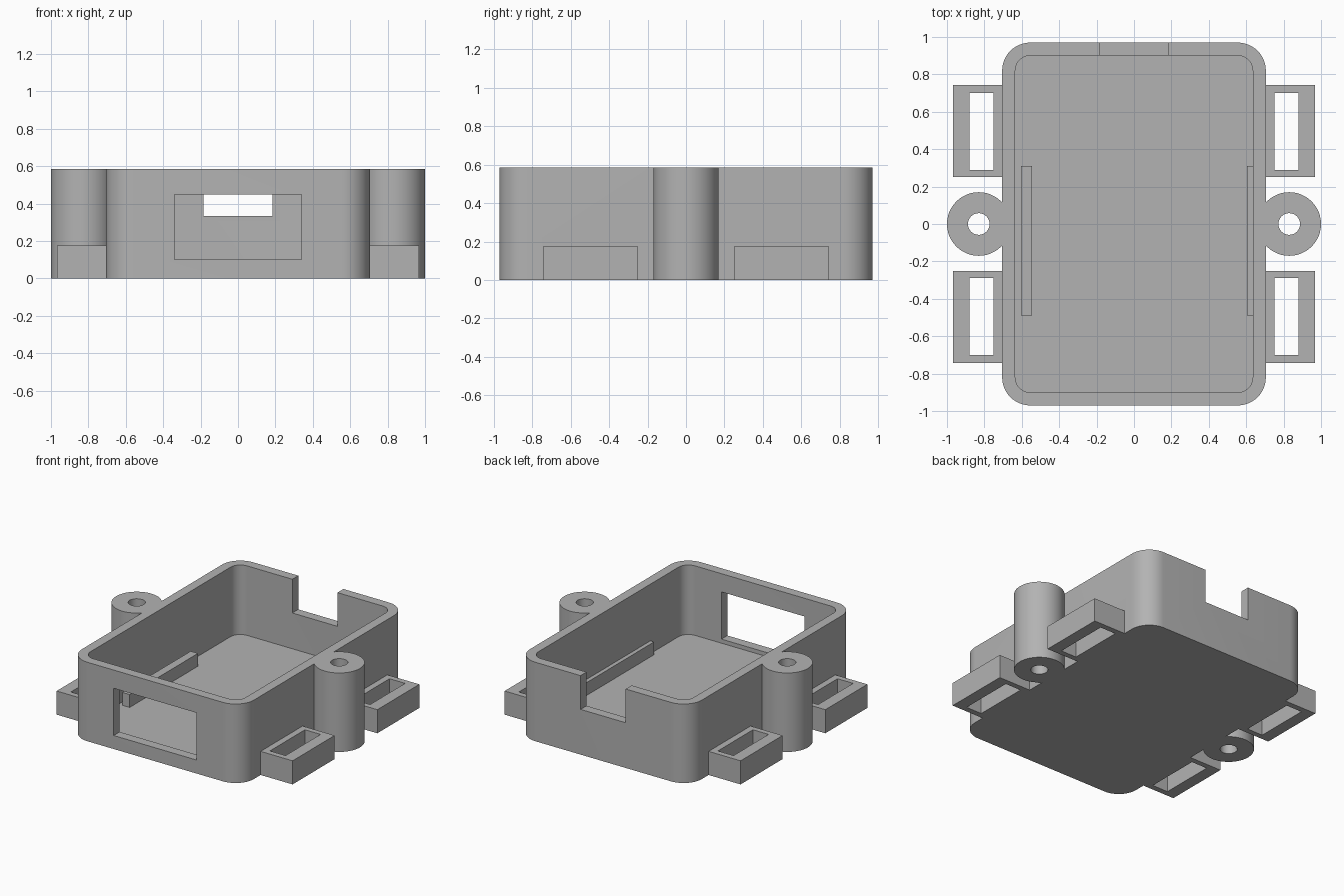
import bpy, bmesh, math

cube = bpy.data.objects.get("Cube")
if cube:
    bpy.data.objects.remove(cube, do_unlink=True)

HEIGHT, FLOOR = 0.585, 0.07

grey = bpy.data.materials.new("plain grey")
grey.use_nodes = True
colour = (0.45, 0.45, 0.45, 1)
grey.diffuse_color = colour
grey.node_tree.nodes["Principled BSDF"].inputs["Base Color"].default_value = colour


def prism(name, outline, z0, z1):
    """Extrude a flat outline from z0 to z1."""
    bm = bmesh.new()
    base = bm.faces.new([bm.verts.new((x, y, z0)) for x, y in outline])
    top = bmesh.ops.extrude_face_region(bm, geom=[base])["geom"]
    bmesh.ops.translate(bm, vec=(0, 0, z1 - z0),
                        verts=[v for v in top if isinstance(v, bmesh.types.BMVert)])
    bmesh.ops.recalc_face_normals(bm, faces=bm.faces)
    mesh = bpy.data.meshes.new(name)
    bm.to_mesh(mesh)
    bm.free()
    mesh.materials.append(grey)
    obj = bpy.data.objects.new(name, mesh)
    bpy.context.collection.objects.link(obj)
    return obj


def block(name, x0, x1, y0, y1, z0, z1):
    return prism(name, [(x0, y0), (x1, y0), (x1, y1), (x0, y1)], z0, z1)


def rounded_box(name, hx, hy, r, z0, z1, steps=12):
    outline = []
    for i, (sx, sy) in enumerate([(1, 1), (-1, 1), (-1, -1), (1, -1)]):
        for k in range(steps + 1):
            a = math.pi / 2 * (i + k / steps)
            outline.append((sx * (hx - r) + r * math.cos(a),
                            sy * (hy - r) + r * math.sin(a)))
    return prism(name, outline, z0, z1)


def cylinder(name, x, y, r, z0, z1, sides=48):
    angles = [2 * math.pi * k / sides for k in range(sides)]
    return prism(name, [(x + r * math.cos(a), y + r * math.sin(a)) for a in angles], z0, z1)


def combine(target, other, operation):
    """Apply a boolean and discard the second object."""
    mod = target.modifiers.new(operation.lower(), "BOOLEAN")
    mod.operation, mod.object, mod.solver = operation, other, "EXACT"
    bpy.context.view_layer.objects.active = target
    bpy.ops.object.modifier_apply(modifier=mod.name)
    bpy.data.objects.remove(other, do_unlink=True)


# Outer shell with a screw post on each side
case = rounded_box("case", 0.705, 0.97, 0.15, 0, HEIGHT)
for side in (-1, 1):
    combine(case, cylinder("screw_post", side * 0.83, 0, 0.17, 0, HEIGHT), "UNION")

# Strap loops on both sides, front and back
for side in (-1, 1):
    for end in (-1, 1):
        def span(a, b, s):
            return sorted((a * s, b * s))
        loop = block("strap_loop", *span(0.68, 0.967, side), *span(0.25, 0.742, end), 0, 0.175)
        slot = block("slot", *span(0.752, 0.88, side), *span(0.29, 0.70, end), -0.1, 0.3)
        combine(loop, slot, "DIFFERENCE")
        combine(case, loop, "UNION")

# Hollow interior, screw holes, front window and rear notch
cutters = [
    rounded_box("cavity", 0.635, 0.90, 0.08, FLOOR, 0.8),
    block("window", -0.34, 0.34, -1.1, -0.85, 0.10, 0.45),
    block("notch", -0.185, 0.185, 0.85, 1.1, 0.335, 0.8),
]
cutters += [cylinder("screw_hole", s * 0.83, 0, 0.058, -0.1, 0.8, 32) for s in (-1, 1)]
for cutter in cutters:
    combine(case, cutter, "DIFFERENCE")

# Low rails on the floor: one stands free, the other is sunk into the wall
for x in (-0.605, 0.605):
    combine(case, block("rail", x, x + 0.06, -0.49, 0.31, FLOOR - 0.03, 0.165), "UNION")

bpy.ops.object.select_all(action="DESELECT")
case.select_set(True)
bpy.context.view_layer.objects.active = case
bpy.ops.object.shade_smooth_by_angle(angle=math.radians(30))
